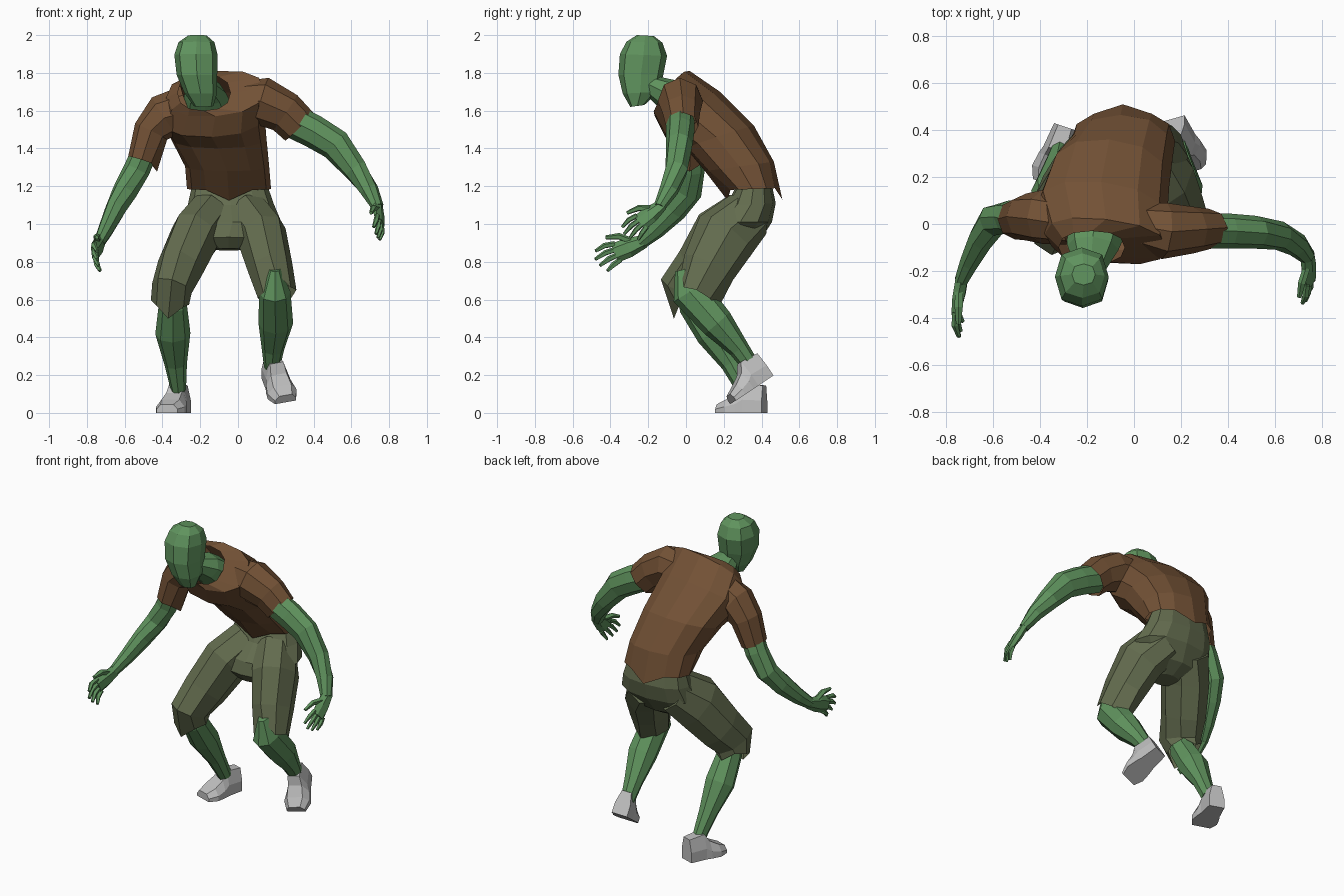
import bpy, bmesh, math
from mathutils import Vector as V


def mat(name, rgb):
    m = bpy.data.materials.new(name)
    m.diffuse_color = (*rgb, 1)
    return m


SKIN = mat("green skin", (0.115, 0.29, 0.11))
SHIRT = mat("brown cloth", (0.17, 0.083, 0.036))
PANTS = mat("olive cloth", (0.125, 0.15, 0.077))
SHOE = mat("grey shoe", (0.52, 0.52, 0.52))


def skin_rings(name, rings, m, cap=(True, True)):
    """Join equal point rings into a flat-shaded tube."""
    bm = bmesh.new()
    vs = [[bm.verts.new(p) for p in r] for r in rings]
    n = len(vs[0])
    for a, b in zip(vs, vs[1:]):
        for i in range(n):
            j = (i + 1) % n
            bm.faces.new((a[i], a[j], b[j], b[i]))
    if cap[0]:
        bm.faces.new(vs[0])
    if cap[1]:
        bm.faces.new(vs[-1])
    bmesh.ops.recalc_face_normals(bm, faces=bm.faces)
    me = bpy.data.meshes.new(name)
    bm.to_mesh(me)
    bm.free()
    me.materials.append(m)
    ob = bpy.data.objects.new(name, me)
    bpy.context.collection.objects.link(ob)
    return ob


def ell(c, u, v, n, k=1.0):
    """Ellipse ring; k below 1 makes it boxier. Index n/4 is +v."""
    def f(t):
        return math.copysign(abs(t) ** k, t) if abs(t) > 1e-6 else 0
    return [c + u * f(math.cos(2 * math.pi * i / n)) + v * f(math.sin(2 * math.pi * i / n))
            for i in range(n)]


def limb(name, pts, m, side=(1, 0, 0), n=8, jag=(), cap=(True, True)):
    """pts: (x, y, z, side radius, depth radius) along a path."""
    P = [V(p[:3]) for p in pts]
    rings = []
    for i, p in enumerate(pts):
        t = (P[min(i + 1, len(P) - 1)] - P[max(i - 1, 0)]).normalized()
        u = V(side)
        u = (u - t * u.dot(t)).normalized()
        rings.append(ell(P[i], u * p[3], t.cross(u) * p[4], n))
    for i, d in jag:
        rings[-1][i] += V(d)
    return skin_rings(name, rings, m, cap)


def body(name, secs, m, n=10, k=0.85, jag=(), cap=(True, True)):
    """secs: (back y, back z, front y, front z, x min, x max[, twist, tilt])."""
    rings = []
    for by, bz, fy, fz, x0, x1, *tw in secs:
        ty, tz = tw or (0, 0)
        c = V(((x0 + x1) / 2, (by + fy) / 2, (bz + fz) / 2))
        rings.append(ell(c, V(((x1 - x0) / 2, -ty, tz)), V((0, (by - fy) / 2, (bz - fz) / 2)), n, k))
    for r, i, d in jag:
        rings[r][i] += V(d)
    return skin_rings(name, rings, m, cap)


# hunched shirt, from the hem up the back to the collar
body("shirt", [
    (0.485, 1.19, 0.22, 1.18, -0.27, 0.175),
    (0.465, 1.33, 0.10, 1.28, -0.28, 0.165),
    (0.36, 1.52, 0.00, 1.40, -0.36, 0.15, 0.02, 0),
    (0.18, 1.70, -0.11, 1.46, -0.42, 0.14, 0.03, 0.01),
    (0.02, 1.81, -0.165, 1.57, -0.38, 0.14, 0.03, 0.02),
    (-0.03, 1.79, -0.17, 1.60, -0.32, -0.04, 0.0, 0.0),
], SHIRT, n=12, jag=[(0, 3, (0, 0.025, -0.06)), (0, 9, (0, 0.0, -0.055))], cap=(False, False))

# sleeves
limb("left_sleeve", [(-0.02, 0.0, 1.66, 0.09, 0.09), (0.13, -0.03, 1.65, 0.128, 0.12),
                     (0.25, -0.025, 1.59, 0.112, 0.10), (0.325, -0.02, 1.515, 0.105, 0.085)],
     SHIRT, side=(0, 0, 1), cap=(True, False))
limb("right_sleeve", [(-0.26, 0.02, 1.62, 0.12, 0.11), (-0.39, 0.03, 1.57, 0.12, 0.115),
                      (-0.46, 0.03, 1.49, 0.095, 0.10), (-0.51, 0.02, 1.335, 0.075, 0.085)],
     SHIRT, side=(-1, 0, 0), jag=[(4, (0.01, 0, -0.035))], cap=(True, False))

# neck and head
limb("neck", [(-0.165, -0.03, 1.63, 0.13, 0.10), (-0.175, -0.10, 1.69, 0.11, 0.085),
              (-0.185, -0.19, 1.735, 0.065, 0.055)], SKIN)
body("head", [
    (-0.22, 1.63, -0.295, 1.62, -0.235, -0.13),
    (-0.145, 1.70, -0.335, 1.69, -0.285, -0.11),
    (-0.12, 1.79, -0.358, 1.79, -0.325, -0.11),
    (-0.10, 1.89, -0.35, 1.90, -0.337, -0.108),
    (-0.125, 1.96, -0.315, 1.965, -0.315, -0.125),
    (-0.17, 1.995, -0.26, 2.0, -0.265, -0.165),
], SKIN, n=8, k=0.8)

# arms
limb("left_arm", [(0.28, -0.03, 1.55, 0.09, 0.075), (0.40, -0.03, 1.49, 0.088, 0.075),
                  (0.515, -0.035, 1.42, 0.085, 0.07), (0.62, -0.05, 1.29, 0.066, 0.062),
                  (0.695, -0.09, 1.18, 0.049, 0.052), (0.74, -0.14, 1.09, 0.03, 0.035)],
     SKIN, side=(0, 0, 1))
limb("right_arm", [(-0.48, 0.02, 1.42, 0.068, 0.075), (-0.535, 0.03, 1.29, 0.07, 0.07),
                   (-0.60, 0.015, 1.17, 0.066, 0.07), (-0.65, -0.06, 1.075, 0.055, 0.066),
                   (-0.70, -0.16, 0.97, 0.042, 0.05), (-0.735, -0.24, 0.90, 0.03, 0.036)],
     SKIN, side=(-1, 0, 0))


def hand(name, wrist, fwd, up, out, k):
    """Palm, four curled fingers spread along up, and a thumb; k scales."""
    w, f = V(wrist), V(fwd).normalized() * k
    u = V(up)
    u = (u - f * (u.dot(f) / f.dot(f))).normalized() * k
    s = V(out) * k
    palm = [(w - f * 0.02, 0.03, 0.026), (w + f * 0.06, 0.046, 0.026), (w + f * 0.13, 0.046, 0.018)]
    skin_rings(name + "_palm", [ell(c, u * a, s * b, 6) for c, a, b in palm], SKIN)

    def digit(label, a, b, c, r):
        limb(name + label, [(*a, r, r), (*b, r, r), (*c, r * 0.6, r * 0.6)], SKIN, side=u, n=5)
    for i in range(4):
        o = (i - 1.5) * 0.026
        L = (0.075, 0.10, 0.11, 0.095)[i]
        a = w + f * 0.115 + u * o
        b = a + f * L * 0.5 + u * o * 0.25 - s * 0.006
        digit("_finger_%d" % (i + 1), a, b, b + f * L * 0.5 + u * (o * 0.1 - 0.012) - s * 0.02, 0.0135 * k)
    a = w + f * 0.04 + u * 0.025
    b = a + f * 0.045 + u * 0.04 - s * 0.01
    digit("_thumb", a, b, b + f * 0.06 + u * 0.018 - s * 0.01, 0.016 * k)


hand("left_hand", (0.74, -0.14, 1.09), (0.08, -0.75, -0.6), (-0.3, -0.6, 0.7), (1, 0, 0), 1.05)
hand("right_hand", (-0.735, -0.24, 0.90), (-0.15, -0.92, -0.36), (-0.1, -0.3, 0.9), (-1, 0, 0), 1.15)

# trousers: hips and two bent thighs with ragged hems
body("trouser_hips", [
    (0.45, 1.23, 0.27, 1.21, -0.24, 0.15),
    (0.475, 1.11, 0.215, 1.10, -0.265, 0.19),
    (0.455, 1.01, 0.12, 1.01, -0.29, 0.23),
    (0.39, 0.91, 0.10, 0.93, -0.24, 0.14),
    (0.30, 0.86, 0.15, 0.87, -0.13, 0.03),
], PANTS, n=12)
limb("right_trouser_leg", [(-0.14, 0.325, 1.05, 0.13, 0.14), (-0.225, 0.205, 0.94, 0.135, 0.175),
                           (-0.305, 0.095, 0.77, 0.125, 0.155), (-0.35, 0.01, 0.66, 0.108, 0.15),
                           (-0.36, 0.035, 0.585, 0.102, 0.115)],
     PANTS, jag=[(2, (-0.01, 0.01, -0.05)), (1, (0, 0, 0.01)), (6, (0, 0, -0.05))], cap=(True, False))
limb("left_trouser_leg", [(0.04, 0.33, 1.05, 0.13, 0.14), (0.125, 0.21, 0.94, 0.135, 0.17),
                          (0.17, 0.12, 0.77, 0.12, 0.145), (0.207, 0.045, 0.63, 0.105, 0.12)],
     PANTS, jag=[(2, (-0.01, 0.035, 0.06)), (1, (0, 0.01, -0.02)), (3, (0, 0.01, -0.02)),
                 (6, (0, 0.02, -0.02))], cap=(True, False))

# lower legs
limb("right_shin", [(-0.345, 0.01, 0.67, 0.06, 0.06), (-0.345, 0.04, 0.57, 0.075, 0.08),
                    (-0.345, 0.14, 0.42, 0.093, 0.088), (-0.33, 0.24, 0.26, 0.06, 0.055),
                    (-0.315, 0.315, 0.12, 0.04, 0.045)], SKIN)
limb("left_shin", [(0.195, -0.01, 0.76, 0.03, 0.05), (0.195, 0.02, 0.64, 0.083, 0.10),
                   (0.20, 0.165, 0.475, 0.092, 0.088), (0.185, 0.28, 0.34, 0.06, 0.055),
                   (0.18, 0.35, 0.24, 0.042, 0.045)], SKIN)


def shoe(name, heel, fwd, up):
    h, f, u = V(heel), V(fwd).normalized(), V(up).normalized()
    s = f.cross(u).normalized()
    u = s.cross(f)
    shape = [(-1, 0), (1, 0), (1, 0.45), (0.62, 1), (-0.62, 1), (-1, 0.45)]
    rings = [[h + f * l + s * (x * w) + u * (z * t) for x, z in shape]
             for l, w, t in [(0, 0.048, 0.145), (0.105, 0.06, 0.155), (0.14, 0.07, 0.105),
                             (0.20, 0.08, 0.07), (0.255, 0.058, 0.045)]]
    skin_rings(name, rings, SHOE)


shoe("right_shoe", (-0.295, 0.415, 0.0), (-0.08, -0.24, 0), (0, 0, 1))
shoe("left_shoe", (0.17, 0.45, 0.19), (0.085, -0.21, -0.14), (0, -0.53, 0.85))
